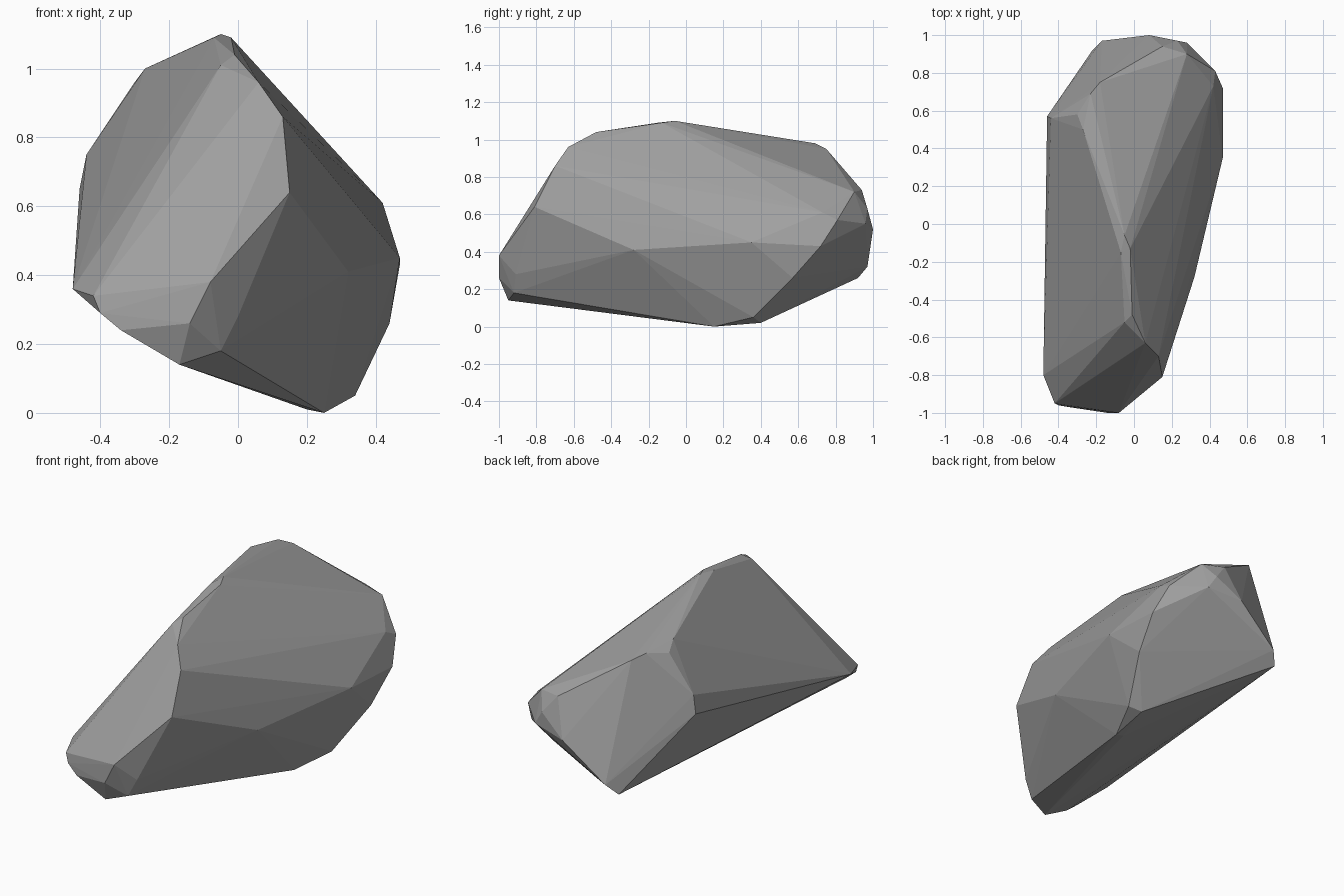
import bpy
import bmesh
from mathutils import Vector

# Remove only the default cube
default_cube = bpy.data.objects.get("Cube")
if default_cube:
    bpy.data.objects.remove(default_cube, do_unlink=True)


def make_material(name, colour):
    material = bpy.data.materials.new(name)
    material.use_nodes = True
    material.diffuse_color = colour
    shader = material.node_tree.nodes["Principled BSDF"]
    shader.inputs["Base Color"].default_value = colour
    shader.inputs["Roughness"].default_value = 0.9
    return material


def build_boulder(name, corner_groups, material):
    """Wrap a tight convex shell around the chipped corners of the stone."""
    mesh = bpy.data.meshes.new(name)
    bm = bmesh.new()
    for group in corner_groups.values():
        for corner in group:
            bm.verts.new(Vector(corner) / 100)
    hull = bmesh.ops.convex_hull(bm, input=bm.verts[:])
    # Drop any corner that ended up inside the shell
    unused = {item for item in hull["geom_interior"] + hull["geom_unused"]
              if isinstance(item, bmesh.types.BMVert)}
    bmesh.ops.delete(bm, geom=list(unused), context="VERTS")
    bmesh.ops.recalc_face_normals(bm, faces=bm.faces[:])
    for face in bm.faces:
        face.smooth = False
    bm.to_mesh(mesh)
    bm.free()
    mesh.materials.append(material)
    boulder = bpy.data.objects.new(name, mesh)
    bpy.context.collection.objects.link(boulder)
    return boulder


# Corners of the stone in hundredths of a unit, grouped by region
corner_groups = {
    # Low blunt nose at the front
    "nose": [(-48, -80, 36), (-42, -95, 34), (-40, -96, 29), (-34, -97, 24),
             (-8, -100, 38), (-14, -100, 26), (0, -91, 28), (-5, -92, 18),
             (-17, -95, 14)],
    # Chipped edge rising from the nose to the summit
    "brow": [(15, -81, 64), (13, -70, 86), (6, -63, 96), (-1, -48, 104),
             (-5, -52, 101)],
    # Summit and the crest running backwards
    "crest": [(-2, -13, 109), (-5, -6, 110), (-7, -15, 109),
              (-27, 50, 100), (-30, 58, 96), (-23, 69, 98), (-18, 75, 95)],
    # Bulging flank on the left
    "left_flank": [(32, -28, 41), (47, 35, 45), (42, 73, 61), (47, 72, 43),
                   (43, 81, 57), (44, 57, 26)],
    # Shoulder on the right
    "right_flank": [(-46, 57, 65), (-44, 56, 75)],
    # Rounded back end
    "back": [(15, 94, 73), (28, 90, 72), (28, 96, 55), (23, 97, 63),
             (8, 100, 52), (-17, 97, 32), (-22, 92, 26)],
    # Keel the stone rests on
    "keel": [(25, 15, 0), (20, 15, 1), (34, 36, 5), (28, 40, 2)],
}

stone_grey = make_material("stone_grey", (0.35, 0.35, 0.35, 1.0))
build_boulder("boulder", corner_groups, stone_grey)
